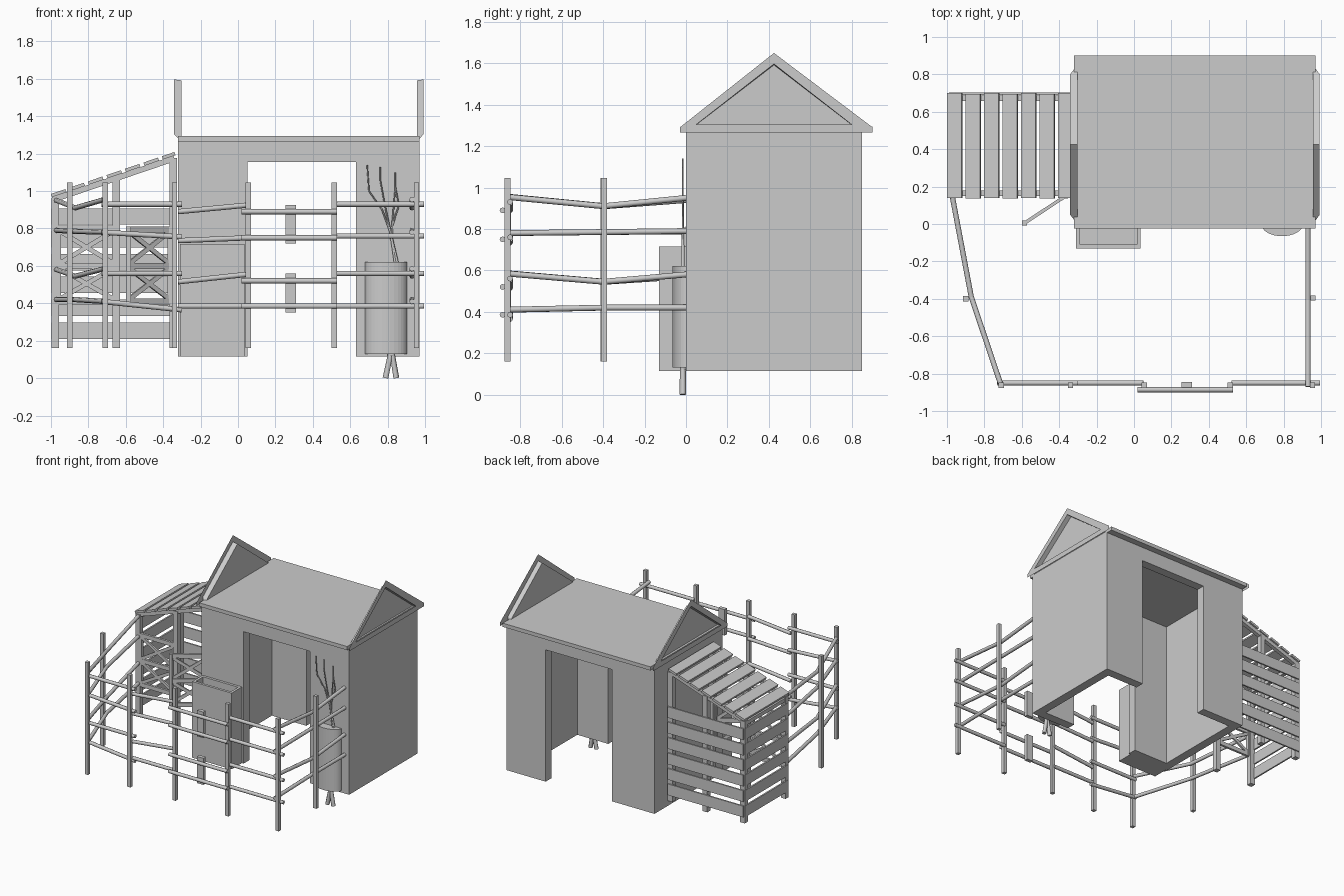
import bpy, bmesh, math
from mathutils import Vector, Matrix

if "Cube" in bpy.data.objects:
    bpy.data.objects.remove(bpy.data.objects["Cube"])


def mesh(name, verts, faces):
    me = bpy.data.meshes.new(name)
    me.from_pydata([tuple(v) for v in verts], [], faces)
    bm = bmesh.new()
    bm.from_mesh(me)
    bmesh.ops.recalc_face_normals(bm, faces=bm.faces)
    bm.to_mesh(me)
    bm.free()
    ob = bpy.data.objects.new(name, me)
    bpy.context.collection.objects.link(ob)
    return ob


def prism(name, plan, z0, z1):
    n = len(plan)
    v = [(x, y, z) for z in (z0, z1) for x, y in plan]
    f = [tuple(range(n)), tuple(range(n, 2 * n))]
    f += [(i, (i + 1) % n, n + (i + 1) % n, n + i) for i in range(n)]
    return mesh(name, v, f)


def box(name, x0, x1, y0, y1, z0, z1):
    return prism(name, [(x0, y0), (x1, y0), (x1, y1), (x0, y1)], z0, z1)


def beam(name, a, b, h, w):
    # rectangular bar from a to b: h across in the upright sense, w sideways
    a, b = Vector(a), Vector(b)
    d = (b - a).normalized()
    side = d.cross(Vector((0, 0, 1)))
    side = side.normalized() if side.length > 1e-4 else Vector((0, 1, 0))
    up = side.cross(d)
    c = [(-1, -1), (1, -1), (1, 1), (-1, 1)]
    v = [p + side * s * w / 2 + up * u * h / 2 for p in (a, b) for s, u in c]
    f = [(0, 1, 2, 3), (4, 5, 6, 7)] + [(i, (i + 1) % 4, 4 + (i + 1) % 4, 4 + i) for i in range(4)]
    return mesh(name, v, f)


def rod(name, a, b, r0, r1=None, n=8):
    # round rail from a to b
    a, b = Vector(a), Vector(b)
    bm = bmesh.new()
    d = b - a
    m = Matrix.Translation((a + b) / 2) @ d.to_track_quat('Z', 'Y').to_matrix().to_4x4()
    bmesh.ops.create_cone(bm, cap_ends=True, segments=n, radius1=r0,
                          radius2=r0 if r1 is None else r1, depth=d.length, matrix=m)
    for f in bm.faces:
        f.smooth = len(f.verts) == 4
    me = bpy.data.meshes.new(name)
    bm.to_mesh(me)
    bm.free()
    ob = bpy.data.objects.new(name, me)
    bpy.context.collection.objects.link(ob)
    return ob


# stable walls: two C-shaped halves with doorways front and back
L, R, T = -0.32, 0.97, 0.07
for name, xd, xo, xi in (("wall_left", 0.05, L, L + T), ("wall_right", 0.63, R, R - T)):
    prism(name, [(xd, 0), (xo, 0), (xo, .85), (xd, .85), (xd, .85 - T), (xi, .85 - T), (xi, T), (xd, T)],
          0.115, 1.265)
box("lintel_front", 0.05, 0.63, 0, T, 1.155, 1.265)
box("lintel_back", 0.05, 0.63, .85 - T, .85, 1.155, 1.265)

# flat roof
box("roof_slab", L, R, -0.025, 0.9, 1.265, 1.294)

# gable ends: recessed triangle, sloping reveal and flat outer rim
for name, xi, xo in (("gable_left", -0.302, -0.342), ("gable_right", 0.957, 0.993)):
    back = [(xi, 0, 1.265), (xi, .425, 1.592), (xi, .85, 1.265)]
    inner = [(xo, .05, 1.305), (xo, .425, 1.597), (xo, .80, 1.305)]
    rim = [(xo, -.028, 1.265), (xo, -.028, 1.292), (xo, .425, 1.65), (xo, .9, 1.292), (xo, .9, 1.265)]
    mesh(name, back + inner + rim,
         [(0, 1, 2), (0, 1, 4, 3), (1, 2, 5, 4), (0, 3, 5, 2),
          (3, 4, 8, 7), (4, 5, 9, 8), (5, 3, 6, 10), (3, 7, 6), (5, 10, 9)])

# feeding trough in front
x0, x1, y0, y1 = -0.31, 0.035, -0.13, 0.0
o = [(x0, y0), (x1, y0), (x1, y1), (x0, y1)]
i_ = [(x0 + .02, y0 + .02), (x1 - .02, y0 + .02), (x1 - .02, y1 - .02), (x0 + .02, y1 - .02)]
tv = [(x, y, .115) for x, y in o] + [(x, y, .716) for x, y in o]
tv += [(x, y, .716) for x, y in i_] + [(x, y, .66) for x, y in i_]
tf = [(0, 1, 2, 3), (12, 13, 14, 15)]
for k in range(3):
    tf += [(4 * k + i, 4 * k + (i + 1) % 4, 4 * k + 4 + (i + 1) % 4, 4 * k + 4 + i) for i in range(4)]
mesh("trough", tv, tf)

# half barrel against the wall
arc = [(.792 + .112 * math.cos(t), -.065 * math.sin(t)) for t in [math.pi * k / 16 for k in range(17)]]
prism("half_barrel", arc, 0.13, 0.62)

# bare branches standing in the barrel
twigs = [
    [(.79, 0), (.815, .12), (.84, .62), (.815, .78), (.77, .90), (.70, 1.0), (.69, 1.14)],
    [(.845, 0), (.825, .12), (.85, .62), (.81, .80), (.78, .95), (.76, 1.06), (.76, 1.13)],
    [(.82, .74), (.83, .88), (.84, 1.0), (.84, 1.10)],
    [(.82, .80), (.86, .92), (.84, 1.03)],
]
for k, pts in enumerate(twigs):
    for (xa, za), (xb, zb) in zip(pts, pts[1:]):
        rr = [max(.004, .017 - .014 * z) for z in (za, zb)]
        rod("branch", (xa, -.015, za), (xb, -.015, zb), rr[0], rr[1], 5)

# fence posts
for x, y in [(-.90, -.40), (-.71, -.862), (-.34, -.862), (.055, -.862), (.515, -.862), (.955, -.862), (.957, -.395)]:
    box("fence_post", x - .014, x + .014, y - .014, y + .014, .16, 1.045)

# fence rails on both sides and along the front
levels = [(.95, .91, .955), (.79, .785, .78), (.58, .545, .585), (.42, .42, .41)]
left = [(-.97, .14), (-.87, -.39), (-.715, -.85)]
right = [(.93, 0), (.93, -.40), (.93, -.87)]
for path in (left, right):
    for zs in levels:
        p = [(x, y, z) for (x, y), z in zip(path, zs)]
        rod("side_rail", p[0], p[1], .014)
        rod("side_rail", p[1], p[2], .014)
spans = [
    (-.73, -.30, -.85, [(.93, .93), (.78, .755), (.56, .56), (.41, .365)]),
    (-.32, .05, -.85, [(.89, .925), (.735, .75), (.515, .555), (.385, .385)]),
    (.02, .53, -.886, [(.89, .89), (.75, .75), (.52, .52), (.385, .385)]),
    (.52, .995, -.85, [(.93, .93), (.76, .76), (.56, .56), (.385, .385)]),
]
for xa, xb, y, zs in spans:
    for za, zb in zs:
        rod("front_rail", (xa, y, za), (xb, y, zb), .014)
for z0, z1 in ((.72, .925), (.35, .56)):
    box("gate_upright", .255, .31, -.875, -.845, z0, z1)

# lean-to roof planks


def roof_z(x):
    return .975 + (x + 1.0) * .34


for k in range(7):
    xa = -1.0 + k * .099
    xb = min(xa + .082, -.335)
    s = .004 if k % 2 else 0
    beam("roof_plank", ((xa + xb) / 2, .14 - s, roof_z((xa + xb) / 2)),
         ((xa + xb) / 2, .70 - s, roof_z((xa + xb) / 2)), .018, xb - xa).data.transform(Matrix.Identity(4))
    # tilt each plank along the slope
    ob = bpy.context.collection.objects[-1]
    c = Vector(((xa + xb) / 2, 0, roof_z((xa + xb) / 2)))
    ob.data.transform(Matrix.Translation(c) @ Matrix.Rotation(-math.atan(.34), 4, 'Y') @ Matrix.Translation(-c))

# lean-to frame
for y in (.165, .672):
    for x in (-.978, -.65, -.345):
        box("shed_post", x - .02, x + .02, y - .02, y + .02, .16, roof_z(x) - .02)
    beam("shed_rafter", (-.99, y, roof_z(-.99) - .025), (-.34, y, roof_z(-.34) - .025), .03, .03)

# horizontal boards on the back and the outer end
for k in range(6):
    z = .21 + k * .122
    box("back_board", -.99, -.33, .69, .702, z, z + .088)
    box("end_board", -1.0, -.988, .15, .69, z, z + .088)
box("end_top_beam", -.995, -.965, .15, .69, .925, .955)


# crossed panels: one fixed, one swung open as a gate
def crossed_panel(name, a, b, top):
    def P(p, z):
        return (p[0], p[1], z)
    for z in (.41, .60, top):
        beam(name + "_bar", P(a, z), P(b, z), .032, .018)
    for p in (a, b):
        beam(name + "_stile", P(p, .40), P(p, top + .015), .025, .025)
    for z0, z1 in ((.42, .59), (.61, top - .01)):
        beam(name + "_brace", P(a, z0), P(b, z1), .024, .014)
        beam(name + "_brace", P(a, z1), P(b, z0), .024, .014)


crossed_panel("shed_panel", (-.96, .16), (-.66, .16), .80)
crossed_panel("shed_gate", (-.365, .15), (-.585, .005), .795)
